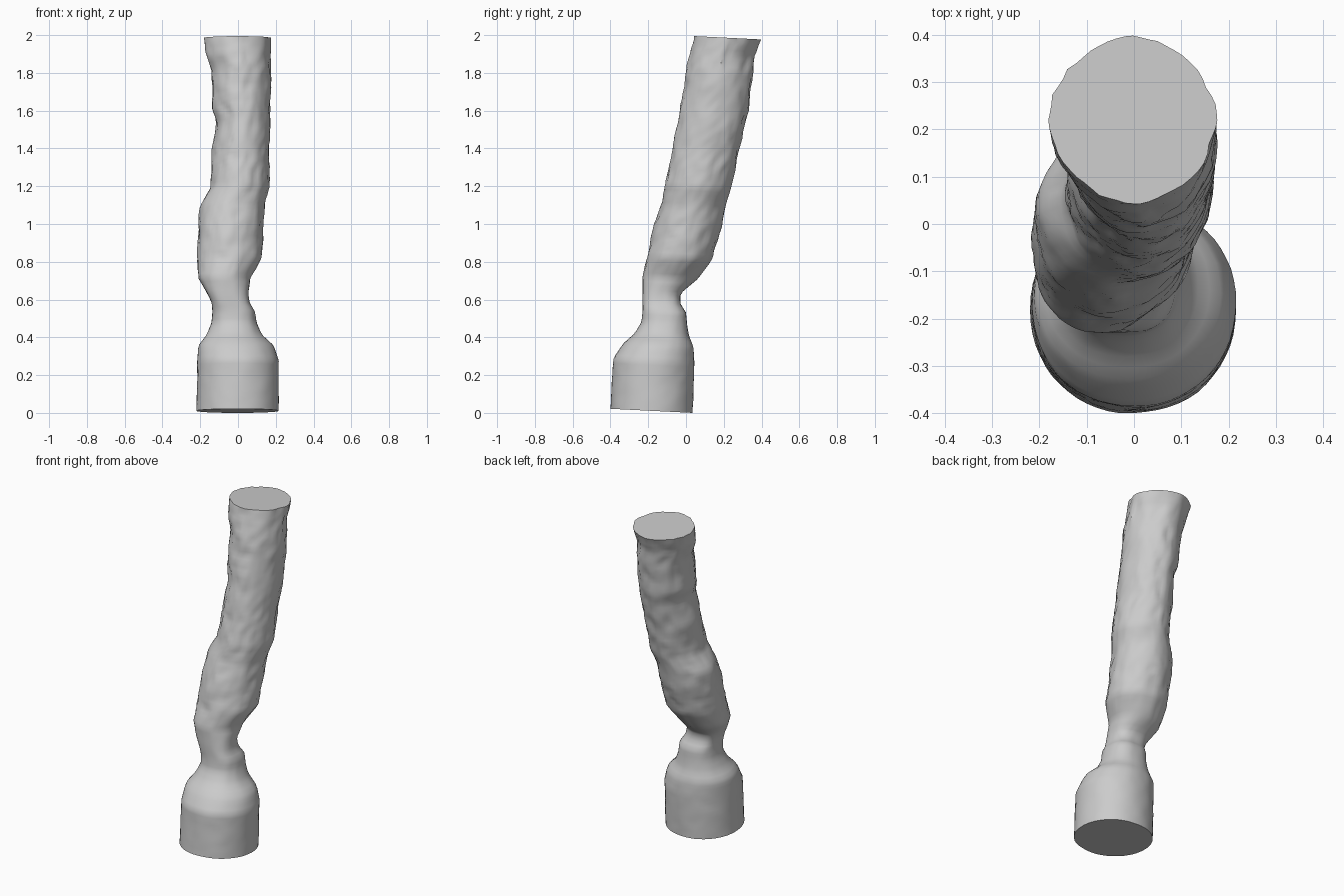
import bpy, bmesh, math
from mathutils import Vector, noise

if "Cube" in bpy.data.objects:
    bpy.data.objects.remove(bpy.data.objects["Cube"])

SEGMENTS = 56
STEP = 0.022
TILT = -0.05

# Cross-sections: z, x min, x max, y min, y max, corner power (below 1 is boxier)
SECTIONS = [
    (0.015, -.22, .215, -.40, .035, .96),
    (0.28, -.215, .215, -.385, .045, .96),
    (0.36, -.21, .19, -.335, .04, .96),
    (0.42, -.165, .125, -.27, .015, .92),
    (0.48, -.14, .10, -.235, .005, .85),
    (0.54, -.135, .09, -.23, 0, .78),
    (0.59, -.14, .06, -.23, -.03, .74),
    (0.64, -.165, .055, -.23, -.03, .82),
    (0.72, -.21, .065, -.23, .06, .98),
    (0.82, -.215, .125, -.205, .135, 1.03),
    (1.00, -.21, .135, -.165, .19, 1.04),
    (1.10, -.20, .14, -.13, .205, 1.04),
    (1.20, -.145, .165, -.11, .235, 1.04),
    (1.40, -.135, .165, -.07, .28, 1.04),
    (1.54, -.115, .17, -.04, .31, 1.04),
    (1.62, -.135, .17, -.03, .33, 1.04),
    (1.82, -.14, .175, .005, .355, 1.05),
    (1.90, -.17, .17, .02, .36, 1.1),
    (1.99, -.18, .175, .042, .397, 1.1),
]


def section_at(z):
    for low, high in zip(SECTIONS, SECTIONS[1:]):
        if z <= high[0]:
            t = (z - low[0]) / (high[0] - low[0])
            return [a + (b - a) * t for a, b in zip(low[1:], high[1:])]
    return SECTIONS[-1][1:]


def rounded(value, power):
    return math.copysign(abs(value) ** power, value)


def make_ring(bm, z):
    x0, x1, y0, y1, power = section_at(z)
    cx, cy = (x0 + x1) / 2, (y0 + y1) / 2
    # The lower cuff is nearly smooth; the upper length is wrinkled
    rough = 0.015 + 0.055 * min(1, max(0, (z - 0.65) / 0.2))
    ring = []
    for i in range(SEGMENTS):
        a = math.tau * i / SEGMENTS
        dx, dy = rounded(math.cos(a), power), rounded(math.sin(a), power)
        broad = noise.noise(Vector((dx * 2.2, dy * 2.2, z * 9)))
        fold = 0.35 - abs(noise.noise(Vector((dx * 3 + 7, dy * 3, z * 13 - dy * 2))))
        swell = 1 + rough * (broad * 0.6 + fold - 0.15)
        x = cx + dx * (x1 - x0) / 2 * swell
        y = cy + dy * (y1 - y0) / 2 * swell
        ring.append(bm.verts.new((x, y, z + TILT * (y - cy))))
    return ring


# Continuous limb, lofted ring by ring with a flat cut at each end
bm = bmesh.new()
bottom, top = SECTIONS[0][0], SECTIONS[-1][0]
count = round((top - bottom) / STEP)
rings = [make_ring(bm, bottom + (top - bottom) * i / count) for i in range(count + 1)]
for lower, upper in zip(rings, rings[1:]):
    for i in range(SEGMENTS):
        j = (i + 1) % SEGMENTS
        bm.faces.new((lower[i], lower[j], upper[j], upper[i]))
bm.faces.new(rings[0][::-1])
bm.faces.new(rings[-1])
lift = min(v.co.z for v in bm.verts)
for v in bm.verts:
    v.co.z -= lift

mesh = bpy.data.meshes.new("wrinkled_limb")
bm.to_mesh(mesh)
bm.free()
limb = bpy.data.objects.new("wrinkled_limb", mesh)
bpy.context.collection.objects.link(limb)

# Plain grey finish
grey = bpy.data.materials.new("plain_grey")
grey.use_nodes = True
grey.diffuse_color = (0.6, 0.6, 0.6, 1)
grey.node_tree.nodes["Principled BSDF"].inputs["Base Color"].default_value = (0.6, 0.6, 0.6, 1)
mesh.materials.append(grey)

bpy.context.view_layer.objects.active = limb
limb.select_set(True)
bpy.ops.object.shade_smooth_by_angle(angle=math.radians(40))
